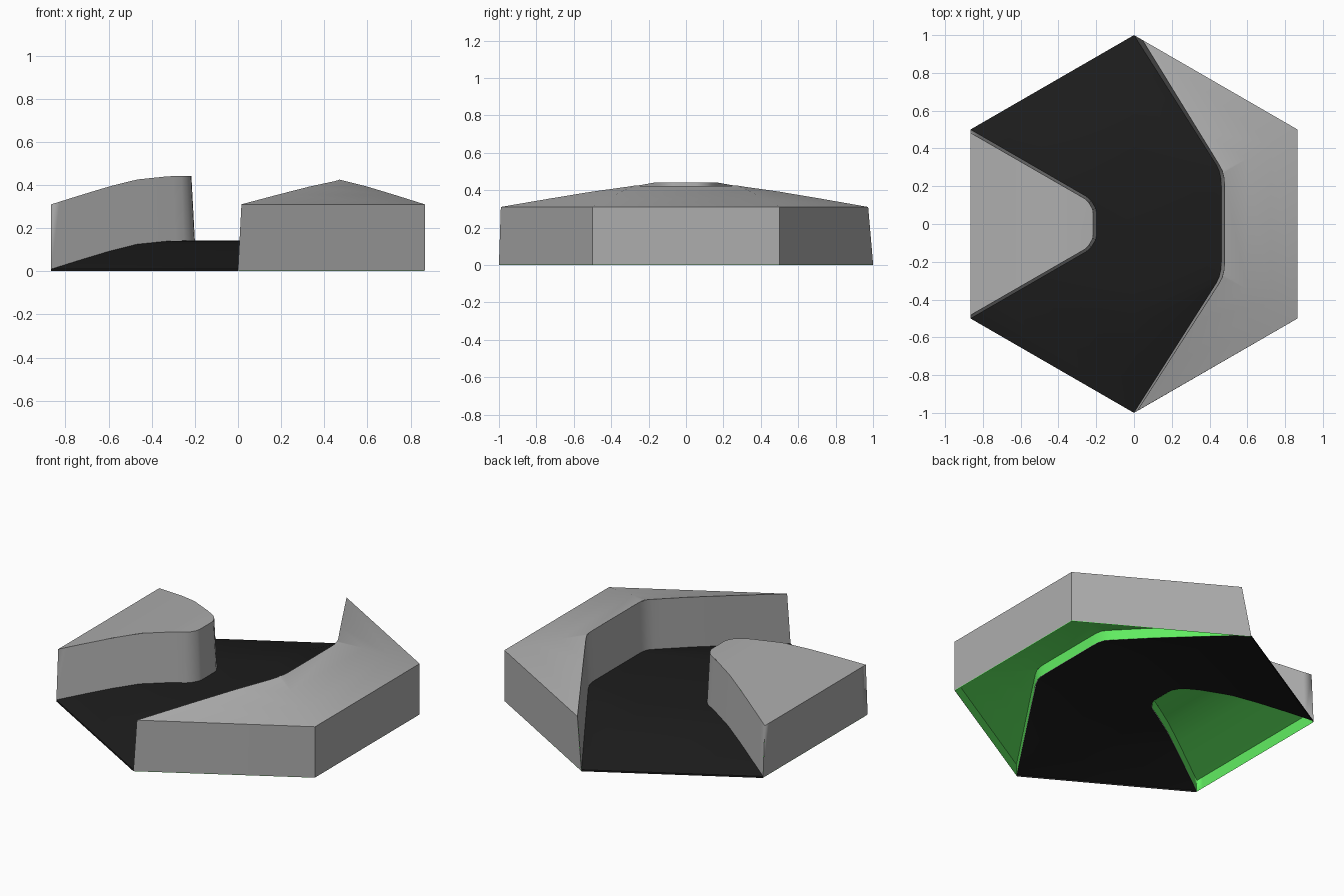
import bpy, bmesh, math
from mathutils import Vector

if "Cube" in bpy.data.objects:
    bpy.data.objects.remove(bpy.data.objects["Cube"])

# Dome profile: (distance from hexagon edge, rise)
PROFILE = [(0, 0), (0.14, 0.044), (0.266, 0.082), (0.396, 0.115), (0.55, 0.131), (0.87, 0.133)]
A = math.sqrt(3) / 2
NORMALS = [Vector((math.cos(k * math.pi / 3), math.sin(k * math.pi / 3), 0)) for k in range(6)]
ROAD_Z, UNDER_Z, TOP_Z = 0.01, 0.07, 0.31


def material(name, r, g, b):
    m = bpy.data.materials.new(name)
    m.diffuse_color = (r, g, b, 1)
    m.use_nodes = True
    m.node_tree.nodes["Principled BSDF"].inputs["Base Color"].default_value = m.diffuse_color
    return m


GREY = material("bank_grey", 0.42, 0.42, 0.42)
GREEN = material("underside_green", 0.12, 0.85, 0.12)
BLACK = material("road_black", 0.012, 0.012, 0.012)


def edge_distance(x, y):
    return A - max(n.x * x + n.y * y for n in NORMALS)


def rise(x, y):
    d = max(0, edge_distance(x, y))
    for (d0, h0), (d1, h1) in zip(PROFILE, PROFILE[1:]):
        if d <= d1:
            return h0 + (h1 - h0) * (d - d0) / (d1 - d0)
    return PROFILE[-1][1]


def mirror_y(half):
    return half + [(x, -y) for x, y in reversed(half)]


def lerp(a, b, t):
    return tuple(p + (q - p) * t for p, q in zip(a, b))


def inset(outline, amount):
    """Move each corner of a counter-clockwise outline inwards."""
    pts = [Vector(p) for p in outline]
    result = []
    for i, p in enumerate(pts):
        d = (p - pts[i - 1]).normalized()
        e = (pts[(i + 1) % len(pts)] - p).normalized()
        q = p + Vector((-d.y - e.y, d.x + e.x)).normalized() * amount
        result.append((q.x, q.y))
    return result


def dome_sheet(bm, outline, z):
    """Upward-facing sheet, cut along the dome's rings and ridges, then lifted."""
    f = bm.faces.new([bm.verts.new((x, y, 0)) for x, y in outline])
    f.normal_update()
    bmesh.ops.triangulate(bm, faces=[f])

    def cut(co, no):
        bmesh.ops.bisect_plane(bm, geom=bm.verts[:] + bm.edges[:] + bm.faces[:],
                               dist=1e-5, plane_co=co, plane_no=no)
    for k, n in enumerate(NORMALS):
        for d, _ in PROFILE[1:-1]:
            cut(n * (A - d), n)
        if k < 3:
            a = k * math.pi / 3 + math.pi / 6
            cut((0, 0, 0), (-math.sin(a), math.cos(a), 0))
    for v in bm.verts:
        v.co.z = z + rise(v.co.x, v.co.y)
    for f in bm.faces:
        f.normal_update()
        if f.normal.z < 0:
            f.normal_flip()
    # tidy away cuts that lie in flat areas
    bmesh.ops.dissolve_limit(bm, angle_limit=math.radians(0.3), verts=bm.verts[:], edges=bm.edges[:])


def walls(bm, lines, top_z, rim_z=0.0):
    """Wall strips from base lines up to lines on a domed sheet."""
    made = []
    for b0, b1, t0, t1 in lines:
        on_rim = edge_distance((b0[0] + b1[0]) / 2, (b0[1] + b1[1]) / 2) < 0.012
        steps = max(1, math.ceil(math.dist(b0, b1) / 0.05))
        pairs = []
        for i in range(steps + 1):
            b, t = lerp(b0, b1, i / steps), lerp(t0, t1, i / steps)
            zb = rim_z if on_rim else ROAD_Z + rise(*b)
            pairs.append((bm.verts.new((*b, zb)), bm.verts.new((*t, top_z + rise(*t)))))
        for (a, d), (b, c) in zip(pairs, pairs[1:]):
            bm.faces.new((a, b, c, d))
        made += [v for pair in pairs for v in pair]
    bmesh.ops.remove_doubles(bm, verts=made, dist=1e-4)


def finish(bm, name, mat):
    me = bpy.data.meshes.new(name)
    bm.to_mesh(me)
    bm.free()
    ob = bpy.data.objects.new(name, me)
    bpy.context.collection.objects.link(ob)
    me.materials.append(mat)
    bpy.ops.object.select_all(action='DESELECT')
    ob.select_set(True)
    bpy.context.view_layer.objects.active = ob
    bpy.ops.object.shade_smooth_by_angle(angle=math.radians(30))


def shell(name, base, top, z, mat, rim_z):
    """Domed sheet with leaning walls, open below."""
    bm = bmesh.new()
    dome_sheet(bm, top, z)
    n = len(base)
    lines = [(base[i], base[(i + 1) % n], top[i], top[(i + 1) % n]) for i in range(n)]
    walls(bm, lines, z, rim_z)
    finish(bm, name, mat)


def bank(name, base, top):
    # grey raised bank, with a green lining just inside its foot
    shell(name, base, top, TOP_Z, GREY, 0.003)
    foot = inset(base, 0.004)
    lining_top = inset([lerp(b, t, 0.2) for b, t in zip(base, top)], 0.004)
    shell(name + "_lining", foot, lining_top, UNDER_Z, GREEN, 0.0)


# Road edges, upper half mirrored to the lower half
inner_base = mirror_y([(-A, 0.5), (-0.25, 0.144), (-0.225, 0.12), (-0.203, 0.082), (-0.2, 0.06)])
inner_top = mirror_y([(-A, 0.483), (-0.262, 0.135), (-0.24, 0.115), (-0.219, 0.078), (-0.216, 0.057)])
outer_base = mirror_y([(0, 1), (0.435, 0.315), (0.452, 0.28), (0.461, 0.24), (0.463, 0.2)])
outer_top = mirror_y([(0.016, 0.99), (0.448, 0.318), (0.467, 0.283), (0.477, 0.242), (0.479, 0.2)])
outer_top[0] = (0.045, 0.974)

# Inner and outer banks of the bend
bank("inner_bank", inner_base[::-1], inner_top[::-1])
corners = [(A, -0.5), (A, 0.5)]
bank("outer_bank", corners + outer_base, corners + outer_top)

# Road surface with a thin skirt on the two open sides
bm = bmesh.new()
dome_sheet(bm, inner_base + outer_base[::-1], ROAD_Z)
sides = [((0, 1), (-A, 0.5)), ((-A, -0.5), (0, -1))]
walls(bm, [(a, b, a, b) for a, b in sides], ROAD_Z)
finish(bm, "road", BLACK)
